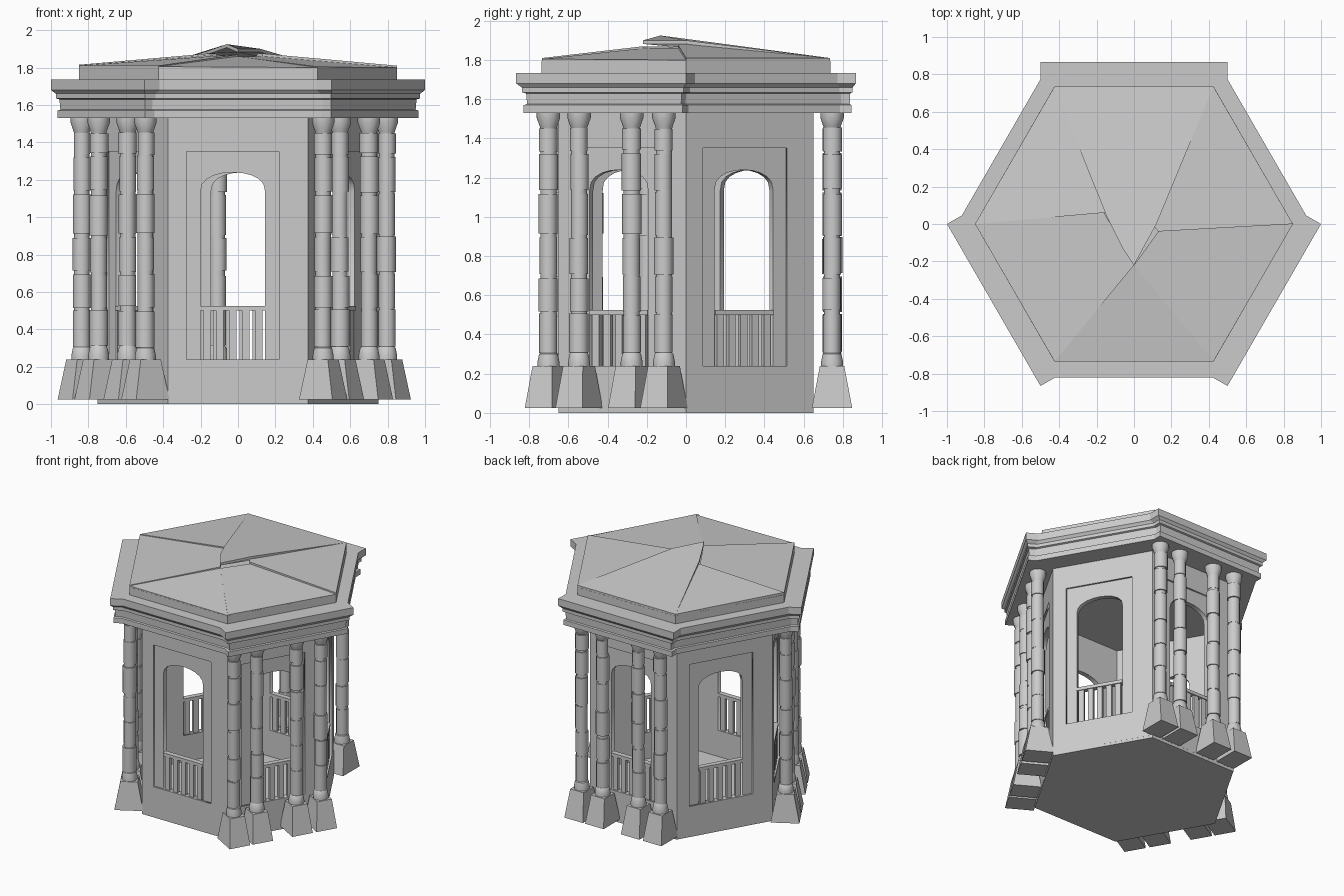
import bpy, bmesh, math, random
from mathutils import Matrix, Vector

if "Cube" in bpy.data.objects:
    bpy.data.objects.remove(bpy.data.objects["Cube"])

random.seed(4)
FACES = [math.radians(a) for a in (-90, -30, 30, 90, 150, 210)]
COLUMN_FACES = FACES[1::2]
WALL_A = 0.65                 # wall apothem
HALF = WALL_A / math.sqrt(3)  # half width of a wall face


def add(name, mesh, mat=Matrix()):
    ob = bpy.data.objects.new(name, mesh)
    ob.matrix_world = mat
    bpy.context.collection.objects.link(ob)
    return ob


def loft(name, rings):
    """Mesh skinned through equal-length rings of points, capped at both ends."""
    bm = bmesh.new()
    vs = [[bm.verts.new(p) for p in r] for r in rings]
    n = len(rings[0])
    for a, b in zip(vs, vs[1:]):
        for i in range(n):
            j = (i + 1) % n
            bm.faces.new((a[i], a[j], b[j], b[i]))
    bm.faces.new(vs[0][::-1])
    bm.faces.new(vs[-1])
    bmesh.ops.recalc_face_normals(bm, faces=bm.faces)
    me = bpy.data.meshes.new(name)
    bm.to_mesh(me)
    bm.free()
    return me


def circle(r, z, n=6, cx=0, cy=0):
    return [(cx + r * math.cos(math.tau * i / n), cy + r * math.sin(math.tau * i / n), z)
            for i in range(n)]


def rect(hx, hy, z):
    return [(-hx, -hy, z), (hx, -hy, z), (hx, hy, z), (-hx, hy, z)]


def box(name, x, y, z):
    return loft(name, [[(x[0], y[0], h), (x[1], y[0], h), (x[1], y[1], h), (x[0], y[1], h)]
                       for h in z])


def plate(name, outer, hole, x0, x1):
    """Flat plate with a hole, drawn in (tangent, z), standing between radii x0 and x1."""
    cu = bpy.data.curves.new(name, 'CURVE')
    cu.dimensions = '2D'
    cu.fill_mode = 'BOTH'
    cu.extrude = (x1 - x0) / 2
    for pts in (outer, hole):
        sp = cu.splines.new('POLY')
        sp.points.add(len(pts) - 1)
        for p, (u, v) in zip(sp.points, pts):
            p.co = (u, v, 0, 1)
        sp.use_cyclic_u = True
    ob = add(name, cu)
    bpy.context.view_layer.update()
    dg = bpy.context.evaluated_depsgraph_get()
    me = bpy.data.meshes.new_from_object(ob.evaluated_get(dg))
    bpy.data.objects.remove(ob)
    me.transform(Matrix(((0, 0, 1, (x0 + x1) / 2), (1, 0, 0, 0), (0, 1, 0, 0), (0, 0, 0, 1))))
    return me


def quad(u0, u1, v0, v1):
    return [(u0, v0), (u1, v0), (u1, v1), (u0, v1)]


# Floor slab
add("floor", loft("floor", [circle(0.75, 0), circle(0.75, 0.035)]))

# Walls: thin outer frame around a recessed panel with an arched window
W0, W1 = -0.2, 0.145
mid, hw = (W0 + W1) / 2, (W1 - W0) / 2
arch = [(mid + hw * math.cos(a), 1.135 + 0.105 * math.sin(a) ** 0.8)
        for a in [math.pi * i / 10 for i in range(1, 10)]]
window = [(W0, 0.24), (W1, 0.24), (W1, 1.135)] + arch + [(W0, 1.135)]
frame = plate("wall_frame", quad(-HALF, HALF, 0.02, 1.54), quad(-0.275, 0.22, 0.24, 1.35),
              WALL_A - 0.013, WALL_A)
core = plate("wall_panel", quad(-HALF + 0.007, HALF - 0.007, 0.02, 1.54), window,
             WALL_A - 0.05, WALL_A - 0.013)
rail = box("hand_rail", (0.605, 0.645), (W0, W1), (0.5, 0.525))
pitch = (W1 - W0) / 5
balusters = []
for i in range(5):
    c = W0 + pitch * (i + 0.5)
    balusters.append(box("baluster", (0.612, 0.638), (c - 0.02, c + 0.02), (0.24, 0.505)))
for a in FACES:
    m = Matrix.Rotation(a, 4, 'Z')
    for me in [frame, core, rail] + balusters:
        add(me.name, me, m)

# Column plinths: tapered blocks
plinth = loft("plinth", [rect(0.103, 0.08, 0.025), rect(0.062, 0.058, 0.24)])


# Columns: uneven stacked drums with a flared base and capital
def column():
    rings = [circle(0.056, 0.235, 12), circle(0.056, 0.26, 12), circle(0.048, 0.3, 12)]
    joints = [0.3, 0.51, 0.7, 0.9, 1.13, 1.33, 1.46]
    for lo, hi in zip(joints, joints[1:]):
        lo, hi = lo + random.uniform(0.003, 0.015), hi - random.uniform(0.003, 0.015)
        r = random.uniform(0.043, 0.05)
        dx, dy = random.uniform(-.003, .003), random.uniform(-.003, .003)
        rings += [circle(0.041, lo, 12), circle(r, lo, 12, dx, dy),
                  circle(r, hi, 12, dx, dy), circle(0.041, hi, 12)]
    rings += [circle(0.044, 1.46, 12), circle(0.06, 1.505, 12), circle(0.06, 1.535, 12)]
    return loft("column", rings)


for a in COLUMN_FACES:
    for t in (-0.38, -0.2, 0.11, 0.3):
        m = Matrix.Rotation(a, 4, 'Z') @ Matrix.Translation((0.745, t, 0))
        add("plinth", plinth, m)
        ob = add("column", column(), m)
        bpy.context.view_layer.objects.active = ob
        ob.select_set(True)
        bpy.ops.object.shade_smooth_by_angle(angle=math.radians(35))
        ob.select_set(False)


# Cornice: moulded band that juts out over the three column sides
def outline(apo, z):
    h, inner = 0.5 - (0.866 - apo) * 1.5, apo - 0.046
    r = 2 * (inner - math.sqrt(3) / 2 * h)
    pts = []
    for a in COLUMN_FACES:
        m = Matrix.Rotation(a, 3, 'Z')
        pts += [m @ Vector(p) for p in ((r, -h, z), (apo, -h, z), (apo, h, z), (r, h, z))]
    return pts


cornice = [(.845, 1.53), (.845, 1.57), (.835, 1.575), (.838, 1.63), (.85, 1.635),
           (.85, 1.66), (.866, 1.68), (.866, 1.735)]
add("cornice", loft("cornice", [outline(*p) for p in cornice]))

# Roof: low hexagonal base, then loose slabs closing toward an off-centre tip
add("roof_base", loft("roof_base", [circle(0.85, 1.73), circle(0.85, 1.795)]))
A, B, C, D = (0.85, 0), (0.425, 0.735), (-0.425, 0.735), (-0.85, 0)
E, F = (-0.425, -0.735), (0.425, -0.735)
tip, left, right, rear = (0, -0.22), (-0.16, 0.06), (0.13, -0.04), (0.0, 0.12)
EDGE = 1.81
slabs = {
    "front": [(E, EDGE - .005), (F, EDGE - .01), (tip, 1.86)],
    "front_right": [(F, EDGE - .005), (A, EDGE - .01), (right, 1.86), (tip, 1.86)],
    "back_right": [(A, EDGE), (B, EDGE), (rear, 1.885), (right, 1.875)],
    "back": [(B, EDGE), (C, EDGE), ((-0.15, 0.05), 1.893), ((-0.06, -0.13), 1.925),
             (tip, 1.9), ((0.12, 0.0), 1.9)],
    "back_left": [(C, EDGE), (D, EDGE + .005), (left, 1.875), (rear, 1.88)],
    "front_left": [(D, EDGE), (E, EDGE), (tip, 1.87), (left, 1.865)],
}
for name, pts in slabs.items():
    me = loft("roof_slab_" + name, [[(p[0], p[1], z - d) for p, z in pts] for d in (0.018, 0)])
    add(me.name, me)
